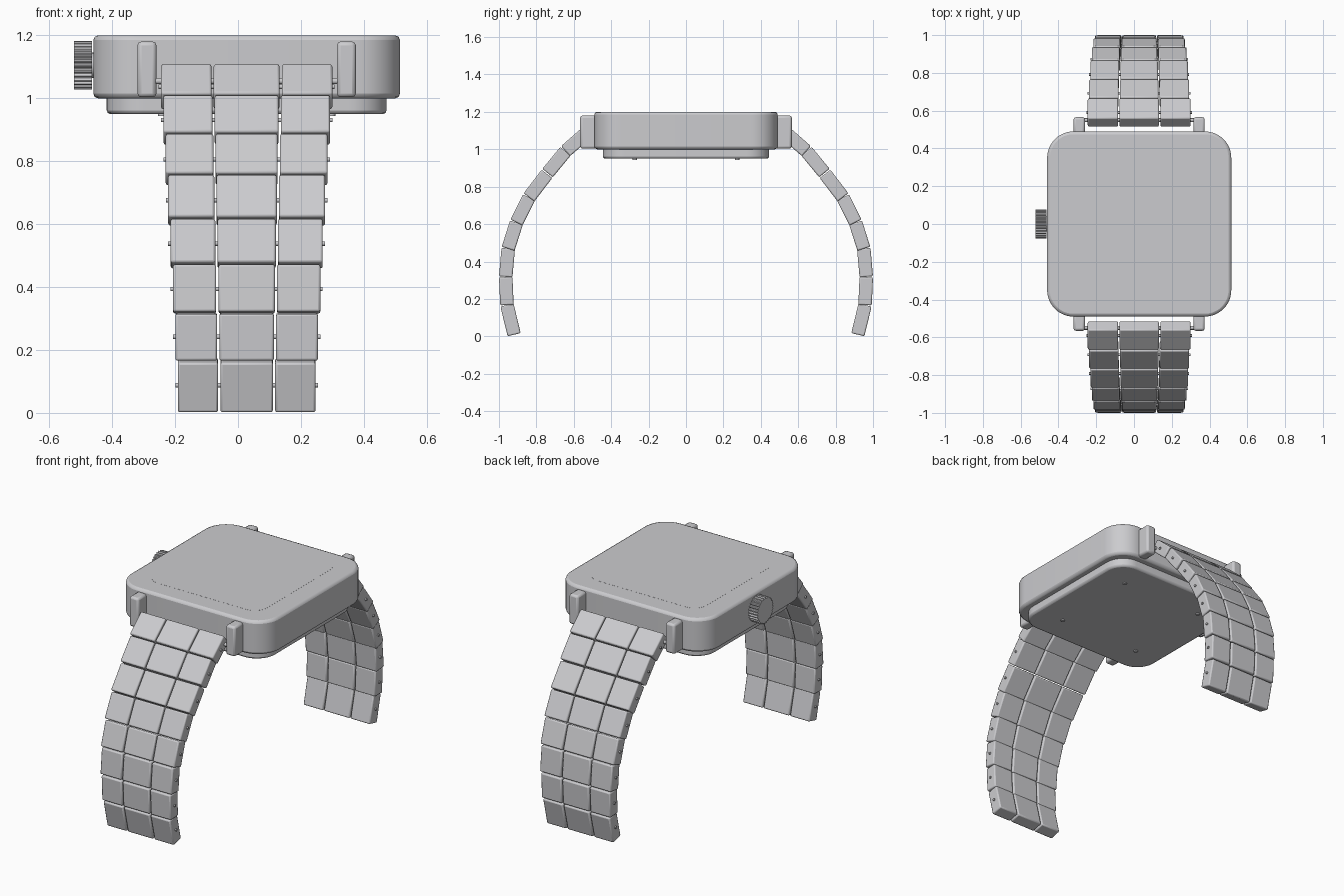
import bpy, bmesh, math
from mathutils import Matrix, Vector

if "Cube" in bpy.data.objects:
    bpy.data.objects.remove(bpy.data.objects["Cube"], do_unlink=True)

CX = 0.0275  # centre line of the case and band


def make_material(name, rgb):
    mat = bpy.data.materials.new(name)
    mat.use_nodes = True
    mat.diffuse_color = (*rgb, 1)
    mat.node_tree.nodes["Principled BSDF"].inputs["Base Color"].default_value = (*rgb, 1)
    return mat


STEEL = make_material("brushed steel", (0.6, 0.6, 0.62))


def finish(bm, name, matrix, bevel=0.0, segments=2):
    mesh = bpy.data.meshes.new(name)
    bmesh.ops.recalc_face_normals(bm, faces=bm.faces)
    bm.to_mesh(mesh)
    bm.free()
    obj = bpy.data.objects.new(name, mesh)
    bpy.context.collection.objects.link(obj)
    obj.matrix_world = matrix
    mesh.materials.append(STEEL)
    if bevel:
        mod = obj.modifiers.new("rounded edges", "BEVEL")
        mod.width, mod.segments = bevel, segments
        mod.limit_method, mod.angle_limit = "ANGLE", math.radians(40)
    bpy.ops.object.select_all(action="DESELECT")
    bpy.context.view_layer.objects.active = obj
    obj.select_set(True)
    bpy.ops.object.shade_smooth_by_angle(angle=math.radians(35))
    return obj


def box(name, size, matrix, bevel=0.0, corner=0.0):
    """Box with optional rounded upright corners and softened rims."""
    bm = bmesh.new()
    bmesh.ops.create_cube(bm, size=1)
    bmesh.ops.scale(bm, vec=size, verts=bm.verts)
    if corner:
        upright = [e for e in bm.edges
                   if abs(e.verts[0].co.z - e.verts[1].co.z) > size[2] / 2]
        bmesh.ops.bevel(bm, geom=upright, offset=corner, segments=12,
                        profile=0.5, affect="EDGES")
    return finish(bm, name, matrix, bevel)


def rod(name, radius, length, centre, axis="X", sides=12, bevel=0.0):
    bm = bmesh.new()
    bmesh.ops.create_cone(bm, cap_ends=True, segments=sides, radius1=radius,
                          radius2=radius, depth=length)
    turn = Matrix.Rotation(math.pi / 2, 4, "Y") if axis == "X" else Matrix()
    return finish(bm, name, Matrix.Translation(centre) @ turn, bevel)


def at(x, y, z):
    return Matrix.Translation((x, y, z))


# Case, back plate and the flush display panel
box("case", (0.975, 0.98, 0.2), at(CX, 0, 1.1), 0.015, 0.14)
box("back_plate", (0.89, 0.89, 0.07), at(CX, 0, 0.985), 0.012, 0.12)
box("display_panel", (0.74, 0.75, 0.004), at(CX, 0, 1.1985), 0, 0.08)

# Back plate screws
for sx in (-1, 1):
    for sy in (-1, 1):
        rod("back_screw", 0.012, 0.012, (CX + sx * 0.27, sy * 0.273, 0.95), "Z", 16)

# Winding crown with a toothed rim
bm = bmesh.new()
TEETH = 28
ring = []
for i in range(TEETH * 4):
    r = 0.077 if i % 4 < 2 else 0.070
    a = 2 * math.pi * i / (TEETH * 4)
    ring.append(bm.verts.new((0, r * math.cos(a), r * math.sin(a))))
cap = bm.faces.new(ring)
out = bmesh.ops.extrude_face_region(bm, geom=[cap])
bmesh.ops.translate(bm, vec=(-0.057, 0, 0),
                    verts=[v for v in out["geom"] if isinstance(v, bmesh.types.BMVert)])
finish(bm, "crown", at(-0.464, 0, 1.105))
rod("crown_stem", 0.04, 0.05, (-0.45, 0, 1.105), sides=24)

# Band: outer joints of the links in the side plane, case end first
JOINTS = [Vector(p) for p in (
    (0.558, 1.113), (0.67, 1.015), (0.77, 0.893), (0.87, 0.762), (0.94, 0.622),
    (0.986, 0.476), (1.0, 0.318), (0.993, 0.162), (0.953, -0.003))]
THICK, GAP = 0.072, 0.007
ROWS = len(JOINTS) - 1

for side, end in ((-1, "front"), (1, "back")):
    # Lugs and the spring bar between them
    for sx in (-1, 1):
        box(end + "_lug", (0.06, 0.095, 0.177), at(CX + sx * 0.317, side * 0.518, 1.092), 0.012)
    rod(end + "_spring_bar", 0.01, 0.6, (CX, side * 0.55, 1.055))

    for row in range(ROWS):
        a, b = JOINTS[row], JOINTS[row + 1]
        run = (b - a).normalized()
        middle = (a + b) / 2 + Vector((run.y, -run.x)) * THICK / 2
        width = 0.552 - 0.107 * row / (ROWS - 1)
        along = Vector((0, side * run.x, run.y))
        across = Vector((1, 0, 0))
        frame = Matrix((across, along, across.cross(along))).transposed().to_4x4()
        frame.translation = (CX, side * middle.x, middle.y)

        # Three links per row, the middle one wider
        for col, share, offset in (("right", 0.304, -0.348), ("middle", 0.392, 0),
                                   ("left", 0.304, 0.348)):
            box(f"{end}_{col}_link", (width * share - GAP, (b - a).length - GAP, THICK),
                frame @ at(width * offset, 0, 0), 0.007)
        rod(f"{end}_link_pin", 0.007, width + 0.008, frame.translation)
